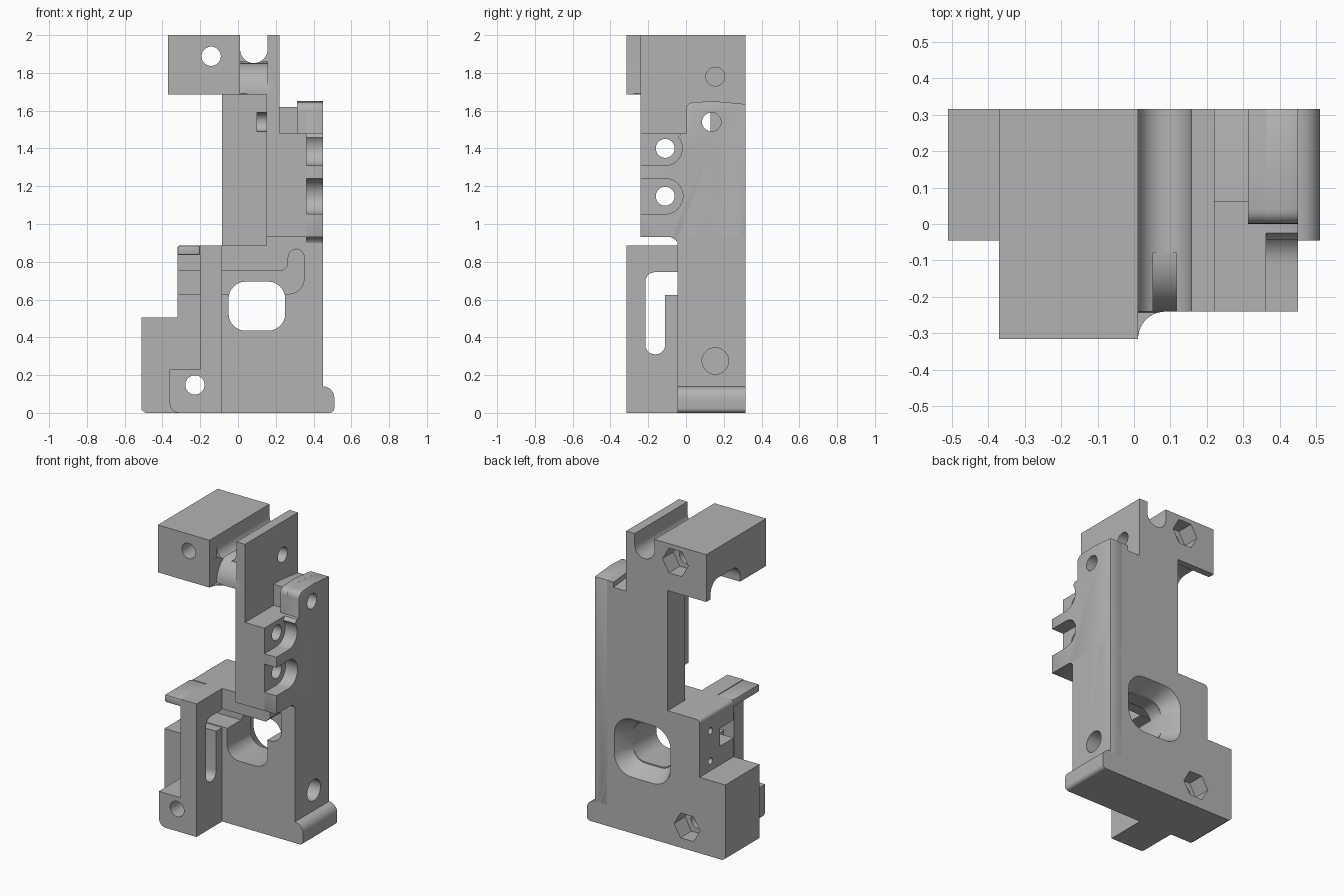
import bpy, bmesh, math
from mathutils import Vector

cube = bpy.data.objects.get("Cube")
if cube:
    bpy.data.objects.remove(cube, do_unlink=True)

grey = bpy.data.materials.new("plain grey")
grey.use_nodes = True
grey.diffuse_color = (0.45, 0.45, 0.45, 1)
grey.node_tree.nodes["Principled BSDF"].inputs["Base Color"].default_value = (0.45, 0.45, 0.45, 1)


def prism(name, pts, axis, lo, hi, bevel=0.0, hi_scale=1.0):
    """Extrude a 2D outline along an axis; the far end may be scaled."""
    cu = sum(p[0] for p in pts) / len(pts)
    cv = sum(p[1] for p in pts) / len(pts)

    def place(u, v, w):
        return Vector({"x": (w, u, v), "y": (u, w, v), "z": (u, v, w)}[axis])

    bm = bmesh.new()
    near = [bm.verts.new(place(u, v, lo)) for u, v in pts]
    far = [bm.verts.new(place(cu + (u - cu) * hi_scale, cv + (v - cv) * hi_scale, hi)) for u, v in pts]
    bm.faces.new(near)
    bm.faces.new(far[::-1])
    for i in range(len(pts)):
        j = (i + 1) % len(pts)
        bm.faces.new((near[j], near[i], far[i], far[j]))
    bmesh.ops.recalc_face_normals(bm, faces=bm.faces)
    me = bpy.data.meshes.new(name)
    bm.to_mesh(me)
    bm.free()
    me.materials.append(grey)
    ob = bpy.data.objects.new(name, me)
    bpy.context.scene.collection.objects.link(ob)
    if bevel:
        mod = ob.modifiers.new("bevel", "BEVEL")
        mod.width, mod.segments, mod.limit_method = bevel, 2, "ANGLE"
        bake(ob)
    return ob


def bake(ob):
    bpy.context.view_layer.update()
    dg = bpy.context.evaluated_depsgraph_get()
    me = bpy.data.meshes.new_from_object(ob.evaluated_get(dg))
    ob.modifiers.clear()
    ob.data = me


def box(name, x, y, z, bevel=0.0):
    return prism(name, [(x[0], y[0]), (x[1], y[0]), (x[1], y[1]), (x[0], y[1])], "z", z[0], z[1], bevel)


def arc(cu, cv, r, a, b, n=10):
    return [(cu + r * math.cos(math.radians(a + (b - a) * i / n)),
             cv + r * math.sin(math.radians(a + (b - a) * i / n))) for i in range(n + 1)]


def rounded(u0, u1, v0, v1, r):
    return (arc(u1 - r, v1 - r, r, 0, 90, 6) + arc(u0 + r, v1 - r, r, 90, 180, 6)
            + arc(u0 + r, v0 + r, r, 180, 270, 6) + arc(u1 - r, v0 + r, r, 270, 360, 6))


def disc(u, v, r, n=32):
    return arc(u, v, r, 0, 360 - 360 / n, n - 1)


def cut(parts, pts, axis, lo, hi, scale=1.0):
    """Subtract an extruded outline from each part, then drop the cutter."""
    tool = prism("cutter", pts, axis, lo, hi, hi_scale=scale)
    tool.hide_render = True
    for ob in parts:
        mod = ob.modifiers.new("cut", "BOOLEAN")
        mod.operation, mod.object, mod.solver = "DIFFERENCE", tool, "EXACT"
        bake(ob)
    bpy.data.objects.remove(tool, do_unlink=True)


BACK, FACE, TIP, FRONT = 0.315, -0.045, -0.24, -0.315

# Lower body with stepped left side
body = prism("lower_body", [(-0.49, 0), (0.45, 0), (0.45, 0.93), (0.15, 0.93), (0.15, 0.885)]
             + arc(-0.295, 0.86, 0.025, 90, 180, 4) + [(-0.32, 0.505), (-0.51, 0.505), (-0.51, 0.015)],
             "y", FACE, BACK)
prism("side_foot", [(0.45, 0)] + arc(0.485, 0.025, 0.025, 270, 360, 5)
      + arc(0.45, 0.08, 0.06, 0, 90, 8), "y", FACE, BACK)

# Column and head
column = box("column_wall", (-0.085, 0.22), (0.13, BACK), (0.88, 1.685))
head = prism("head", [(-0.37, 1.685), (0.22, 1.685), (0.22, 2), (0.157, 2)]
             + arc(0.084, 1.925, 0.073, 0, -180, 16) + [(0.011, 2), (-0.37, 2)], "y", TIP, BACK)
head_front = box("head_front", (-0.37, 0.011), (FRONT, TIP), (1.685, 2))
flare = prism("groove_flare", [(0.011, TIP)] + arc(0.086, FRONT, 0.075, 180, 90), "z", 1.685, 1.86)

# Side cheek, panel and its steps
cheek = box("cheek", (0.15, 0.362), (TIP, BACK), (0.93, 1.48))
cheek_top = box("cheek_top", (0.15, 0.22), (TIP, BACK), (1.48, 1.685))
ramp = prism("panel_step", [(0.06, 1.48), (BACK, 1.48), (BACK, 1.6), (0.14, 1.62), (0.06, 1.62)], "x", 0.22, 0.315)
panel = prism("side_panel", [(TIP, 0.93), (-0.08, 0.93)] + arc(-0.09, 0.88, 0.05, 80, 0, 5)
              + [(-0.04, 0.14), (BACK, 0.14), (BACK, 1.635), (0.15, 1.65)]
              + arc(0.04, 1.605, 0.04, 90, 180, 5) + [(0, 1.48), (TIP, 1.48)], "x", 0.362, 0.45, 0.008)
crown = prism("panel_crown", [(0, 1.48), (BACK, 1.48), (BACK, 1.635), (0.15, 1.65)]
              + arc(0.04, 1.605, 0.04, 90, 180, 5), "x", 0.312, 0.362)

# Front guide, flange and foot
guide = box("guide_wall", (-0.202, -0.085), (FRONT, FACE), (0, 0.885))
box("guide_flange", (-0.32, -0.202), (FRONT, FACE), (0.835, 0.885), 0.008)
foot = prism("front_foot", [(-0.202, 0)] + [(-0.202, 0.23), (-0.362, 0.23)]
             + arc(-0.312, 0.05, 0.05, 180, 270, 6), "y", FRONT, FACE)

# Window flaring towards the back
cut([body], rounded(-0.05, 0.25, 0.435, 0.695, 0.09), "y", -0.2, 0.5)
cut([body], rounded(-0.11, 0.31, 0.37, 0.76, 0.13), "y", 0.32, 0.2, 0.71)

# Hooked channel across the body face
cut([body, panel], [(-0.4, 0.63), (0.27, 0.63)] + arc(0.27, 0.71, 0.08, -90, 0, 6)
    + arc(0.308, 0.825, 0.042, 0, 180, 8) + [(0.266, 0.78), (0.236, 0.75), (-0.4, 0.75)], "y", -0.1, 0.1)

# Guide slot, open to the channel
cut([guide], rounded(-0.215, -0.11, 0.31, 0.745, 0.05), "x", -0.4, 0)
cut([guide], [(-0.17, 0.625), (0, 0.625), (0, 0.745), (-0.17, 0.745)], "x", -0.4, 0)

# Round pockets between the panel fingers
for z, r in ((1.147, 0.094), (1.4, 0.09)):
    cut([panel], [(-0.4, z - r)] + arc(-0.11, z, r, -90, 90, 16) + [(-0.4, z + r)], "x", 0.362, 0.6)
    cut([cheek], disc(-0.11, z, 0.05), "x", 0, 0.6)
cut([panel], [(-0.4, 1.4), (-0.11, 1.4), (-0.04, 1.46), (-0.01, 1.5), (-0.4, 1.5)], "x", 0.3, 0.6)

# Side bolt holes
cut([cheek_top, ramp, crown, panel, column], disc(0.135, 1.54, 0.05), "x", 0.1, 0.6)
cut([head], disc(0.155, 1.78, 0.05), "x", 0.1, 0.6)
cut([panel, body], disc(0.155, 0.275, 0.07), "x", 0.35, 0.6)

# Through bolts with hexagonal nut pockets at the back
for x, z, parts in ((-0.142, 1.888, [head, head_front]), (-0.228, 0.148, [body, guide, foot])):
    cut(parts, disc(x, z, 0.051), "y", -0.5, 0.5)
    cut(parts[:1], disc(x, z, 0.095, 6), "y", 0.2, 0.5)

# Small pilot holes on the left face
for z in (0.77, 0.57):
    cut([body], disc(0.2, z, 0.022, 16), "x", -0.4, -0.2)

# Arched relief under the head, and rounded front end of the groove
cut([head], [(-0.04, 1.6), (0.27, 1.6), (0.27, 1.72)] + arc(0.19, 1.72, 0.08, 0, 90, 6)
    + arc(0.04, 1.72, 0.08, 90, 180, 6), "x", -0.5, -0.085)
cut([head, flare], arc(-0.08, 1.69, 0.162, 90, 180) + [(-0.4, 1.69), (-0.4, 1.86), (-0.08, 1.86)],
    "x", 0.0111, 0.156)

for ob in bpy.context.scene.objects:
    if ob.type == "MESH":
        bpy.ops.object.select_all(action="DESELECT")
        ob.select_set(True)
        bpy.context.view_layer.objects.active = ob
        bpy.ops.object.shade_smooth_by_angle(angle=math.radians(32))
